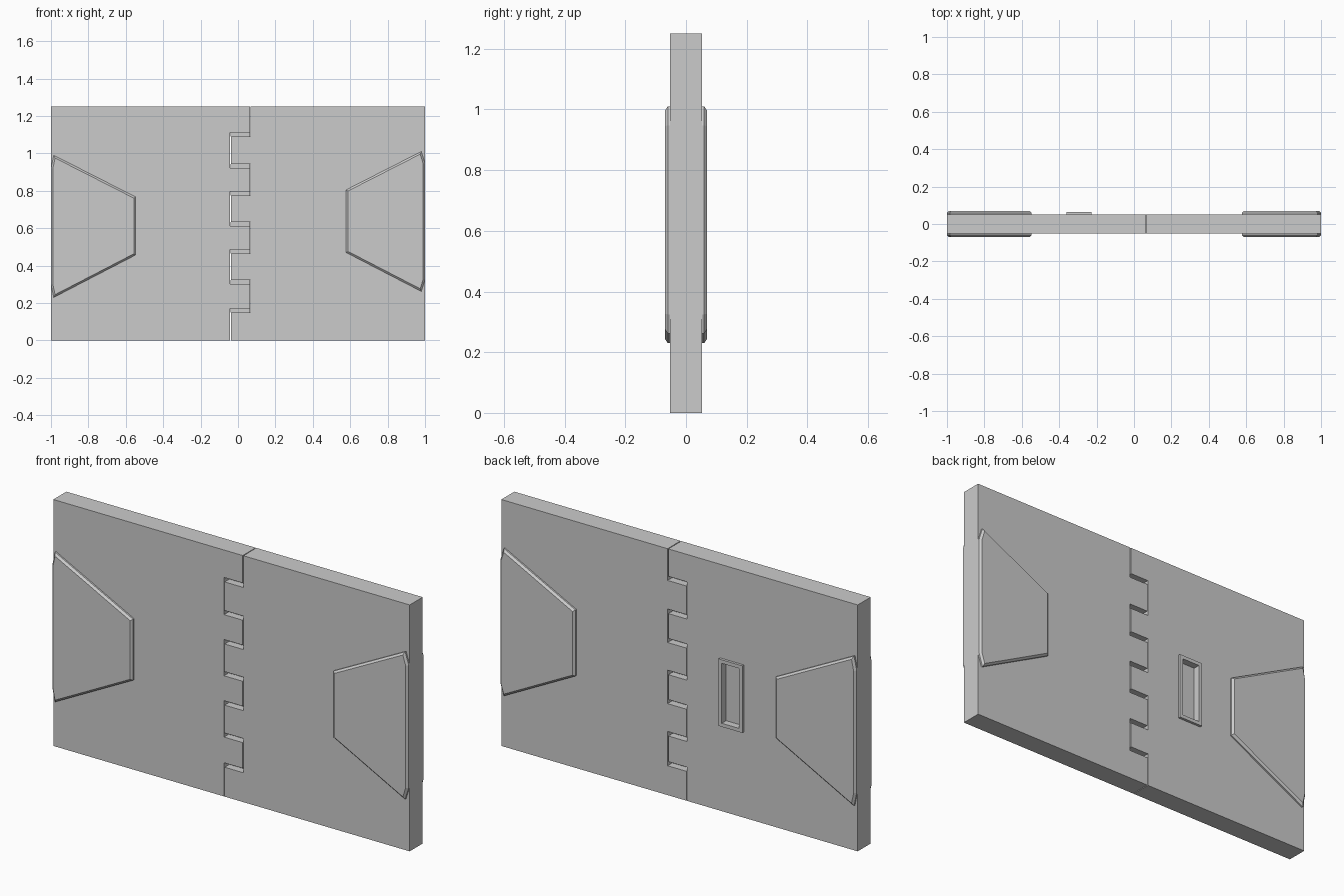
import bpy, bmesh

if "Cube" in bpy.data.objects:
    bpy.data.objects.remove(bpy.data.objects["Cube"])

H, T, FACE = 1.25, 0.052, 0.07      # door height, half thickness, plate face


def prism(name, pts, y0, y1, bevel=0.0):
    """Extrude an (x, z) outline from y0 to y1, optionally chamfering the y1 rim."""
    bm = bmesh.new()
    base = bm.faces.new([bm.verts.new((x, y0, z)) for x, z in pts])
    ext = bmesh.ops.extrude_face_region(bm, geom=[base], use_keep_orig=True)
    top = [v for v in ext["geom"] if isinstance(v, bmesh.types.BMVert)]
    bmesh.ops.translate(bm, verts=top, vec=(0, y1 - y0, 0))
    if bevel:
        rim = [e for e in bm.edges if all(v in top for v in e.verts)]
        bmesh.ops.bevel(bm, geom=rim, offset=bevel, segments=1,
                        affect='EDGES', profile=0.5)
    bmesh.ops.recalc_face_normals(bm, faces=bm.faces)
    me = bpy.data.meshes.new(name)
    bm.to_mesh(me)
    bm.free()
    ob = bpy.data.objects.new(name, me)
    bpy.context.collection.objects.link(ob)
    return ob


def rect(x0, x1, z0, z1):
    return [(x0, z0), (x1, z0), (x1, z1), (x0, z1)]


def cut(ob, cutter):
    mod = ob.modifiers.new("cut", 'BOOLEAN')
    mod.operation = 'DIFFERENCE'
    mod.solver = 'EXACT'
    mod.object = cutter
    cutter.hide_render = True
    cutter.hide_set(True)
    bpy.context.view_layer.objects.active = ob
    bpy.ops.object.modifier_apply(modifier=mod.name)
    bpy.data.objects.remove(cutter, do_unlink=True)


# Toothed seam between the two door halves
SEAM = (-0.04, 0.065)
LEVELS = [0.16, 0.312, 0.475, 0.623, 0.785, 0.933, 1.10]
GAP, SLIT = 0.011, 0.002


def seam_path(side):
    x = SEAM[0] + side * SLIT
    path = [(x, 0)]
    for i, level in enumerate(LEVELS):
        rising = 1 if i % 2 == 0 else -1
        z = level - side * rising * GAP
        path.append((x, z))
        x = SEAM[1 if rising > 0 else 0] + side * SLIT
        path.append((x, z))
    return path + [(x, H)]


# Door halves
left_door = prism("left_door", seam_path(-1) + [(-1, H), (-1, 0)], -T, T)
right_door = prism("right_door", seam_path(1) + [(1, H), (1, 0)], -T, T)

# Seals at the bottom of the tooth grooves
for level in LEVELS:
    prism("groove_seal", rect(SEAM[0], SEAM[1], level - GAP, level + GAP), -0.015, 0.015)

# Raised trapezoid plates on both faces of each half
left_plate = [(-1, 0.30), (-0.985, 0.23), (-0.547, 0.457), (-0.547, 0.767),
              (-0.985, 0.99), (-1, 0.92)]
right_plate = [(1, 0.325), (0.98, 0.262), (0.578, 0.47), (0.578, 0.805),
               (0.98, 1.01), (1, 0.947)]
for name, pts in (("left_plate", left_plate), ("right_plate", right_plate)):
    for side in (-1, 1):
        prism(name, pts, side * (T - 0.002), side * FACE, 0.01)

# Recessed wall panel with a raised frame on the back
x0, x1, z0, z1, w = -0.362, -0.228, 0.435, 0.775, 0.018
frame = prism("panel_frame", rect(x0, x1, z0, z1), T - 0.002, 0.065)
inner = rect(x0 + w, x1 - w, z0 + w, z1 - w)
cut(frame, prism("frame_cutter", inner, 0.03, 0.1))
cut(left_door, prism("recess_cutter", inner, 0.03, 0.1))
